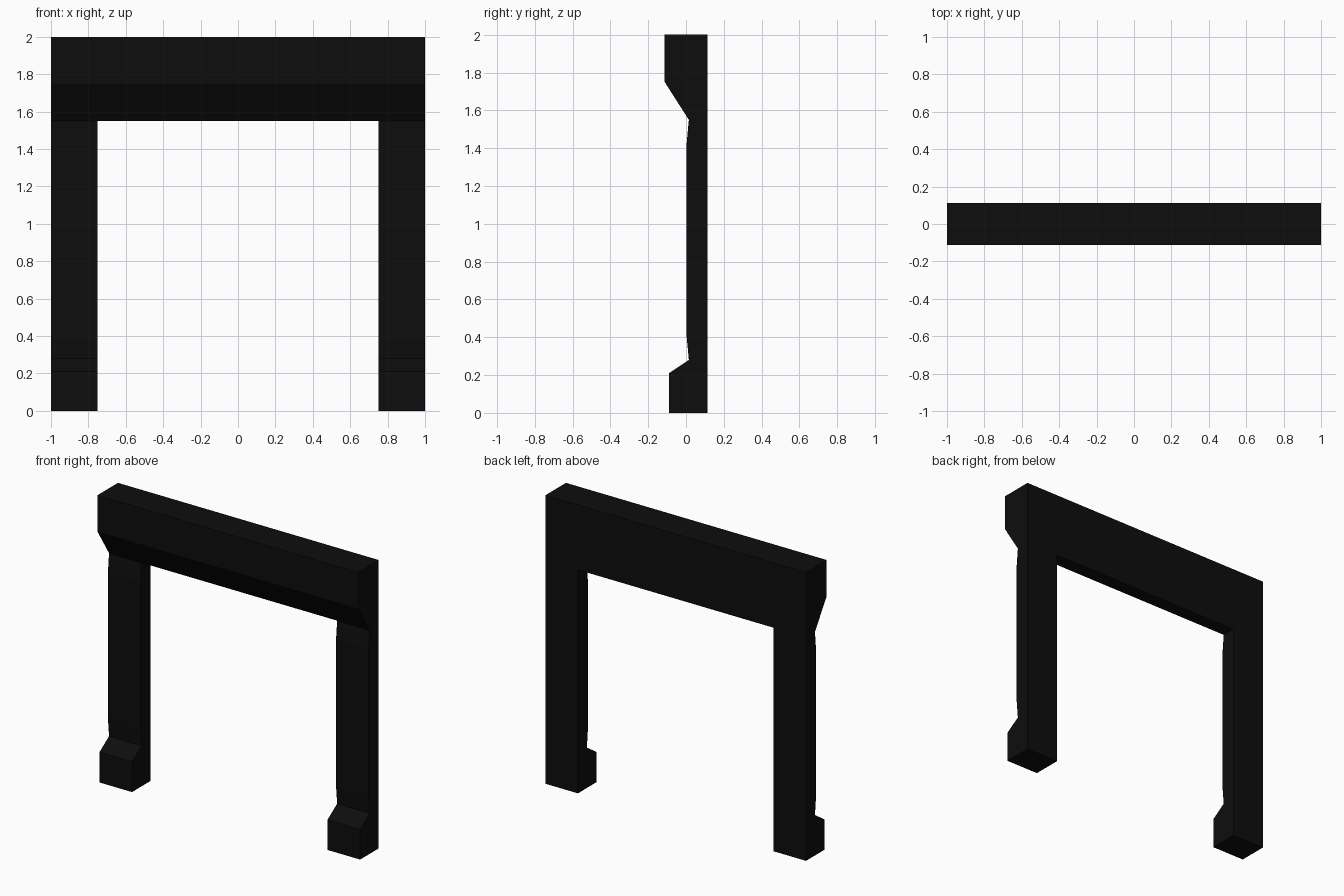
import bpy
import bmesh

cube = bpy.data.objects.get("Cube")
if cube:
    bpy.data.objects.remove(cube, do_unlink=True)

black = bpy.data.materials.new("soft black")
black.use_nodes = True
colour = (0.004, 0.004, 0.004, 1)
black.diffuse_color = colour
black.node_tree.nodes["Principled BSDF"].inputs["Base Color"].default_value = colour

BACK = 0.113
FRONT = -0.113
SPRING = 1.55  # underside of the lintel


def extrude_profile(name, profile, x0, x1):
    """Sweep a (y, z) side profile from x0 to x1."""
    bm = bmesh.new()
    face = bm.faces.new([bm.verts.new((x0, y, z)) for y, z in profile])
    swept = bmesh.ops.extrude_face_region(bm, geom=[face])
    moved = [g for g in swept["geom"] if isinstance(g, bmesh.types.BMVert)]
    bmesh.ops.translate(bm, verts=moved, vec=(x1 - x0, 0, 0))
    bmesh.ops.recalc_face_normals(bm, faces=bm.faces)
    mesh = bpy.data.meshes.new(name)
    bm.to_mesh(mesh)
    bm.free()
    mesh.materials.append(black)
    obj = bpy.data.objects.new(name, mesh)
    bpy.context.collection.objects.link(obj)
    return obj


# Lintel with a sloping lower front
extrude_profile("lintel", [(BACK, SPRING), (BACK, 2), (FRONT, 2),
                           (FRONT, 1.75), (0.015, SPRING)], -1, 1)

# Legs with projecting feet and a slightly flared shaft front
leg_profile = [(BACK, 0), (BACK, SPRING), (0.015, SPRING), (0.003, 1.42),
               (0.003, 0.41), (0.015, 0.28), (-0.09, 0.21), (-0.09, 0)]
for side, x0, x1 in (("right", -1, -0.75), ("left", 0.75, 1)):
    extrude_profile(side + "_leg", leg_profile, x0, x1)
